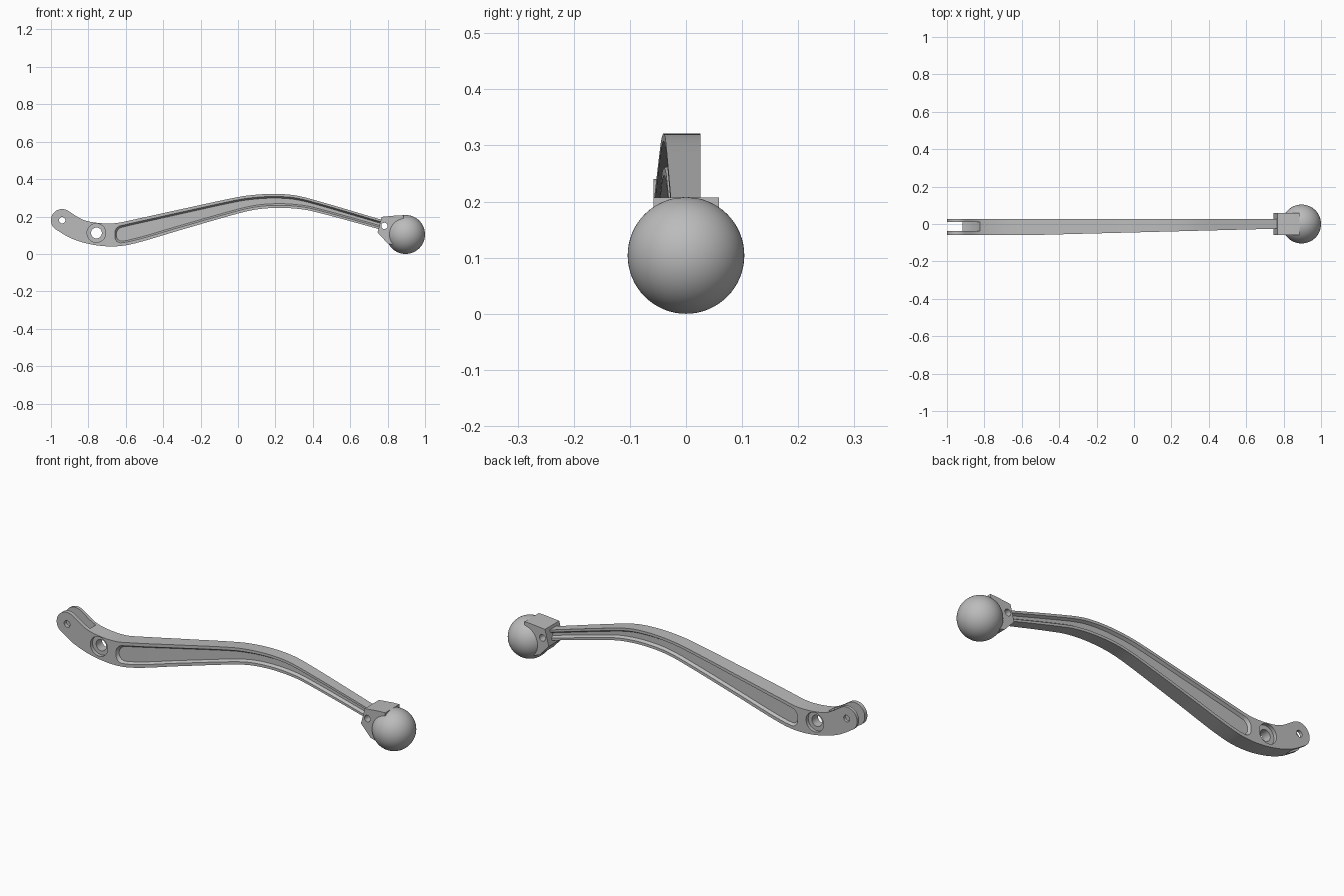
import bpy
import bmesh
from math import sin, cos, pi, sqrt
from mathutils import Matrix

cube = bpy.data.objects.get("Cube")
if cube:
    bpy.data.objects.remove(cube, do_unlink=True)

metal = bpy.data.materials.new("satin_grey")
metal.use_nodes = True
grey = (0.5, 0.5, 0.5, 1)
metal.diffuse_color = grey
metal.node_tree.nodes["Principled BSDF"].inputs["Base Color"].default_value = grey


def finish(name, bm):
    bmesh.ops.recalc_face_normals(bm, faces=bm.faces)
    mesh = bpy.data.meshes.new(name)
    bm.to_mesh(mesh)
    bm.free()
    mesh.materials.append(metal)
    obj = bpy.data.objects.new(name, mesh)
    bpy.context.collection.objects.link(obj)
    return obj


def select(obj):
    bpy.ops.object.select_all(action='DESELECT')
    obj.select_set(True)
    bpy.context.view_layer.objects.active = obj


def smooth(obj, angle=0.45):
    select(obj)
    bpy.ops.object.shade_smooth_by_angle(angle=angle)


def cut(obj, cutter):
    select(obj)
    mod = obj.modifiers.new("cut", 'BOOLEAN')
    mod.operation = 'DIFFERENCE'
    mod.solver = 'EXACT'
    mod.object = cutter
    bpy.ops.object.modifier_apply(modifier=mod.name)
    bpy.data.objects.remove(cutter, do_unlink=True)


def cylinder(name, x, z, r, y0, y1, sides=48):
    bm = bmesh.new()
    place = Matrix.Translation((x, (y0 + y1) / 2, z)) @ Matrix.Rotation(pi / 2, 4, 'X')
    bmesh.ops.create_cone(bm, cap_ends=True, segments=sides, radius1=r,
                          radius2=r, depth=y1 - y0, matrix=place)
    return finish(name, bm)


def strip(name, sections):
    """Solid skinned through four-cornered cross-sections."""
    bm = bmesh.new()
    rings = [[bm.verts.new(p) for p in s] for s in sections]
    for a, b in zip(rings, rings[1:]):
        for i in range(4):
            j = (i + 1) % 4
            bm.faces.new((a[i], a[j], b[j], b[i]))
    bm.faces.new(rings[0])
    bm.faces.new(rings[-1])
    return finish(name, bm)


def curve(points, x):
    """Smooth height through the control points."""
    n = len(points)
    slope = []
    for i in range(n):
        a, b = points[max(i - 1, 0)], points[min(i + 1, n - 1)]
        slope.append((b[1] - a[1]) / (b[0] - a[0]))
    k = max(i for i in range(n - 1) if i == 0 or points[i][0] <= x)
    (x0, z0), (x1, z1) = points[k], points[k + 1]
    h = x1 - x0
    t = (x - x0) / h
    return ((2*t**3 - 3*t**2 + 1) * z0 + (t**3 - 2*t**2 + t) * h * slope[k]
            + (3*t**2 - 2*t**3) * z1 + (t**3 - t**2) * h * slope[k + 1])


# Lever outline
EYE_X, EYE_Z, EYE_R = -0.94, 0.18, 0.06
BACK = 0.026
upper = [(-0.9, 0.225), (-0.83, 0.183), (-0.75, 0.166), (-0.66, 0.164), (-0.57, 0.181),
         (-0.3, 0.24), (0, 0.304), (0.1, 0.317), (0.2, 0.321), (0.3, 0.314),
         (0.4, 0.291), (0.8, 0.173)]
lower = [(-0.98, 0.135), (-0.9, 0.087), (-0.8, 0.054), (-0.68, 0.04), (-0.57, 0.052),
         (-0.3, 0.13), (0, 0.216), (0.1, 0.238), (0.2, 0.246), (0.3, 0.243),
         (0.4, 0.228), (0.8, 0.12)]


def top(x):
    if x < upper[0][0]:
        return EYE_Z + sqrt(max(EYE_R**2 - (x - EYE_X)**2, 0))
    return curve(upper, x)


def bottom(x):
    if x < lower[0][0]:
        return EYE_Z - sqrt(max(EYE_R**2 - (x - EYE_X)**2, 0))
    return curve(lower, x)


def front(x):
    return -0.058 + 0.026 * max(0, x + 0.5)


# Tapered lever body
xs = [EYE_X - EYE_R * cos(0.12 + i * 0.13) for i in range(17)]
start = xs[-1]
xs += [start + (0.8 - start) * i / 90 for i in range(1, 91)]
lever = strip("lever_arm", [[(x, front(x), top(x)), (x, BACK, top(x)),
                             (x, BACK, bottom(x)), (x, front(x), bottom(x))] for x in xs])


# Long recess on each side, with sloped walls and a rounded wide end
def recess(name, face, inward):
    start, r, depth, draft = -0.66, 0.035, 0.014, 0.009
    steps = [r * (1 - cos(i * pi / 16)) for i in range(8)]
    steps += [r + (1.47 - r) * i / 80 for i in range(81)]
    sections = []
    for d in steps:
        x = start + d
        margin = 0.017 - 0.004 * d
        if d < r:
            margin += r - sqrt(r**2 - (r - d)**2)
        x = min(x, 0.8) if d < 1.46 else 0.805
        hi, lo = top(x) - margin, bottom(x) + margin
        xi = x + draft * max(0, 1 - d / 0.1)
        y_out = face(x) - inward * 0.002
        y_in = face(x) + inward * depth
        sections.append([(x, y_out, hi + 0.001), (xi, y_in, hi - draft),
                         (xi, y_in, lo + draft), (x, y_out, lo - 0.001)])
    return strip(name, sections)


cut(lever, recess("front_recess_cutter", front, 1))
cut(lever, recess("back_recess_cutter", lambda x: BACK, -1))

# Forked end, pin hole and stepped pivot hole
cut(lever, cylinder("fork_slot_cutter", -0.99, 0.27, 0.19, -0.037, 0.01, 64))
cut(lever, cylinder("pin_hole_cutter", EYE_X, EYE_Z, 0.017, -0.2, 0.2, 24))
cut(lever, cylinder("pivot_hole_cutter", -0.757, 0.112, 0.029, -0.2, 0.2))
cut(lever, cylinder("front_counterbore_cutter", -0.757, 0.112, 0.05, -0.2, -0.04))
cut(lever, cylinder("back_counterbore_cutter", -0.757, 0.112, 0.05, 0.008, 0.2))

# Collar clamping the ball to the lever
bm = bmesh.new()
outline = [(0.768, 0.198), (0.746, 0.115), (0.8, 0.056), (0.87, 0.035),
           (0.885, 0.1), (0.885, 0.207), (0.85, 0.206)]
face = bm.faces.new([bm.verts.new((x, -0.058, z)) for x, z in outline])
side = bmesh.ops.extrude_face_region(bm, geom=[face])["geom"]
bmesh.ops.translate(bm, vec=(0, 0.117, 0),
                    verts=[v for v in side if isinstance(v, bmesh.types.BMVert)])
collar = finish("ball_collar", bm)

# Cross screw hole through collar and lever tip
for part in (collar, lever):
    cut(part, cylinder("screw_hole_cutter", 0.783, 0.15, 0.017, -0.2, 0.2, 24))

# Ball end
bm = bmesh.new()
bmesh.ops.create_uvsphere(bm, u_segments=64, v_segments=32, radius=0.104,
                          matrix=Matrix.Translation((0.896, 0, 0.104)))
ball = finish("ball_end", bm)

for part in (lever, collar, ball):
    smooth(part)
